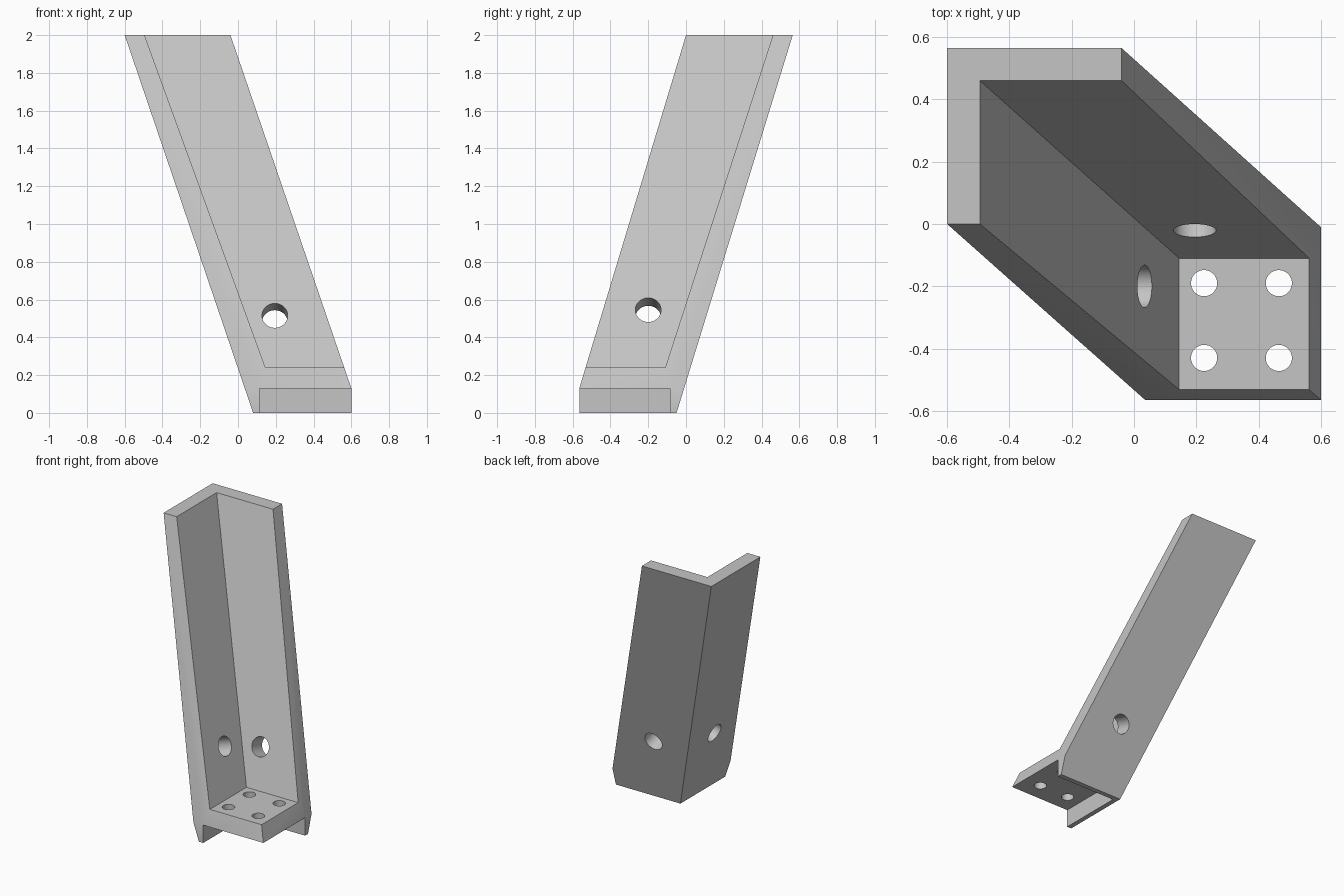
import bpy
import bmesh
import math
from mathutils import Vector

cube = bpy.data.objects.get("Cube")
if cube:
    bpy.data.objects.remove(cube, do_unlink=True)

metal = bpy.data.materials.new("light_grey")
metal.use_nodes = True
grey = (0.56, 0.56, 0.56, 1)
metal.diffuse_color = grey
metal.node_tree.nodes["Principled BSDF"].inputs["Base Color"].default_value = grey


def make_object(name, bm):
    bmesh.ops.recalc_face_normals(bm, faces=bm.faces)
    mesh = bpy.data.meshes.new(name)
    bm.to_mesh(mesh)
    bm.free()
    mesh.materials.append(metal)
    obj = bpy.data.objects.new(name, mesh)
    bpy.context.collection.objects.link(obj)
    return obj


def loft(name, levels):
    """Stack rectangles (z, x0, x1, y0, y1) into a closed solid."""
    bm = bmesh.new()
    rings = [[bm.verts.new(p) for p in ((x0, y0, z), (x1, y0, z), (x1, y1, z), (x0, y1, z))]
             for z, x0, x1, y0, y1 in levels]
    for low, high in zip(rings, rings[1:]):
        for i in range(4):
            j = (i + 1) % 4
            bm.faces.new((low[i], low[j], high[j], high[i]))
    bm.faces.new(rings[0][::-1])
    bm.faces.new(rings[-1])
    return make_object(name, bm)


def drill(name, centre, axis, radius, depth):
    bm = bmesh.new()
    bmesh.ops.create_cone(bm, cap_ends=True, segments=48, radius1=radius,
                          radius2=radius, depth=depth)
    obj = make_object(name, bm)
    obj.rotation_euler = Vector(axis).to_track_quat('Z', 'Y').to_euler()
    obj.location = centre
    return obj


# Leaning solid: the two outer walls slope, the other sides turn vertical at the foot
def back_x(z):
    return 0.08 - 0.34 * z


def back_y(z):
    return -0.05 + 0.3075 * z


bracket = loft("angle_bracket", [
    (0, back_x(0), 0.6, -0.565, back_y(0)),
    (0.13, back_x(0.13), 0.6, -0.565, back_y(0.13)),
    (2, back_x(2), -0.04, 0.0, back_y(2)),
])

# Upper channel, open to the front and left, with walls that thicken downward
lean_x, lean_y = -0.3636, 0.324
floor, top = 0.24, 2.2
rise = top - floor
cutters = [
    loft("channel_cutter", [
        (floor, 0.145, 2, -2, -0.11),
        (top, 0.145 + lean_x * rise, 2, -2, -0.11 + lean_y * rise)]),
    # Recess beneath the foot plate
    loft("foot_recess_cutter", [
        (-0.2, 0.115, 2, -2, -0.085),
        (0.13, 0.115, 2, -2, -0.085)]),
    # One hole square to each wall
    drill("back_wall_drill", (0.195, -0.021, 0.515), (0, -1, -back_y(1) + back_y(0)), 0.068, 0.5),
    drill("side_wall_drill", (0.034, -0.2, 0.545), (1, 0, 0.34), 0.068, 0.5),
]
# Fix the back drill so that it tilts up toward the front
cutters[2].rotation_euler = Vector((0, -1, 0.3075)).to_track_quat('Z', 'Y').to_euler()

# Four screw holes in the foot plate
for x in (0.225, 0.465):
    for y in (-0.19, -0.43):
        cutters.append(drill("foot_drill", (x, y, 0.2), (0, 0, 1), 0.042, 0.3))

# Cut everything away
bpy.ops.object.select_all(action='DESELECT')
bpy.context.view_layer.objects.active = bracket
bracket.select_set(True)
for cutter in cutters:
    cutter.hide_render = True
    cut = bracket.modifiers.new("cut", 'BOOLEAN')
    cut.operation = 'DIFFERENCE'
    cut.solver = 'EXACT'
    cut.object = cutter
    bpy.ops.object.modifier_apply(modifier=cut.name)
    bpy.data.objects.remove(cutter, do_unlink=True)

bpy.ops.object.shade_smooth_by_angle(angle=math.radians(25))
